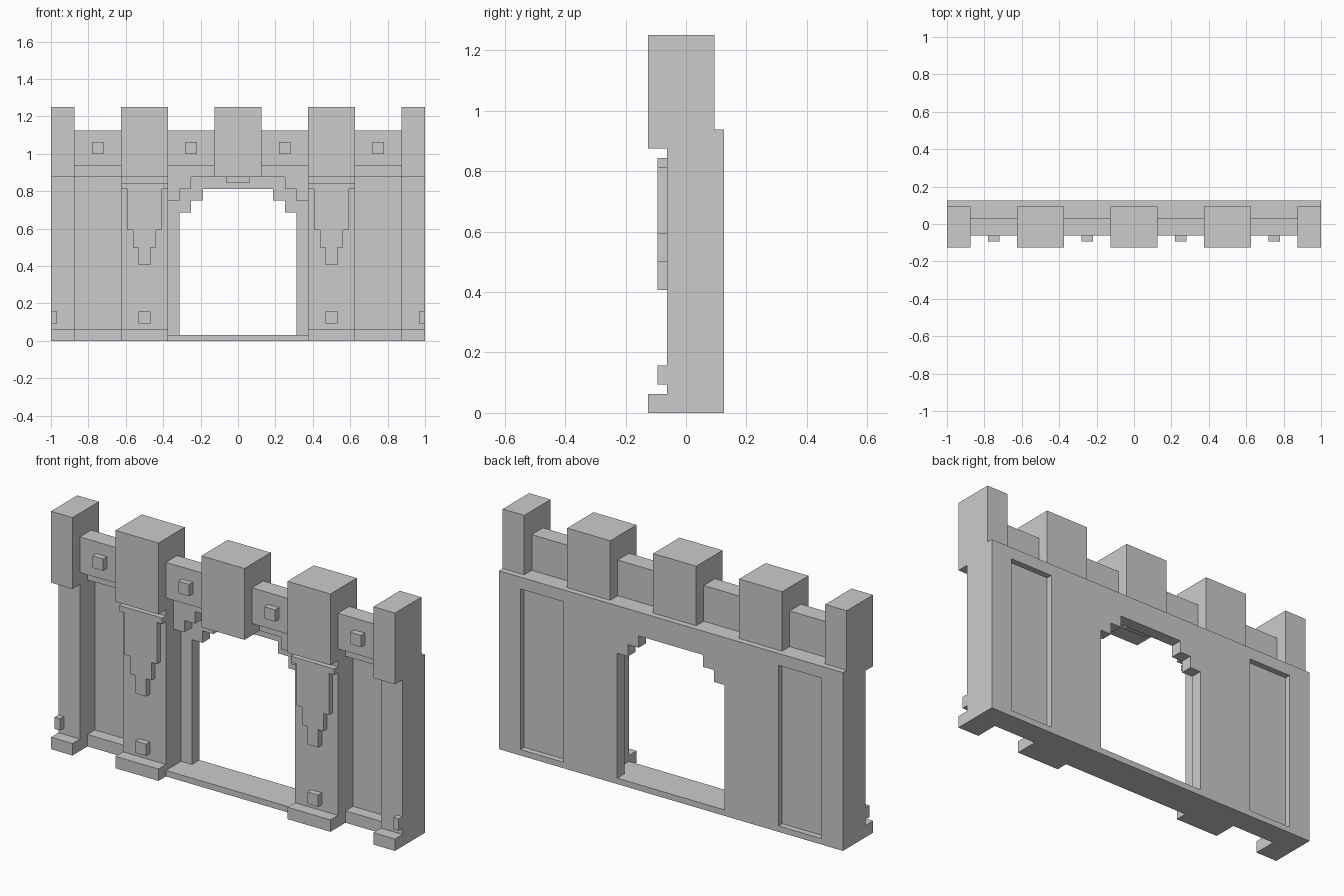
import bpy, bmesh

if "Cube" in bpy.data.objects:
    bpy.data.objects.remove(bpy.data.objects["Cube"])

U = 1 / 32  # block grid step


def prism(name, outlines, y0, y1, mirror=False):
    """Extrude x-z outlines (in grid steps) from y0 to y1."""
    bm = bmesh.new()
    for pts in outlines:
        face = bm.faces.new([bm.verts.new((x * U, y0 * U, z * U)) for x, z in pts])
        ext = bmesh.ops.extrude_face_region(bm, geom=[face])
        new = [g for g in ext["geom"] if isinstance(g, bmesh.types.BMVert)]
        bmesh.ops.translate(bm, verts=new, vec=(0, (y1 - y0) * U, 0))
    bmesh.ops.recalc_face_normals(bm, faces=bm.faces)
    mesh = bpy.data.meshes.new(name)
    bm.to_mesh(mesh)
    bm.free()
    obj = bpy.data.objects.new(name, mesh)
    bpy.context.collection.objects.link(obj)
    if mirror:
        obj.modifiers.new("mirror", "MIRROR").use_axis[0] = True
    return obj


def rect(x0, x1, z0, z1):
    return [(x0, z0), (x1, z0), (x1, z1), (x0, z1)]


def sym(right, cx=0):
    """Close a right-half outline by reflecting it about cx."""
    return [(cx + x, z) for x, z in right] + [(cx - x, z) for x, z in reversed(right)]


# Pillars with projecting feet and studs
prism("pillars", [rect(12, 20, 0, 28), rect(28, 32, 0, 28)], -2, 4, True)
prism("pillar_feet", [rect(12, 20, 0, 2), rect(28, 32, 0, 2)], -4, -2, True)
prism("pillar_studs", [rect(15, 17, 3, 5), rect(31, 32, 3, 5)], -3, -2, True)

# Recessed wall panels, their plinths and the strip under the rear recess
prism("wall_panel", [rect(20, 28, 2, 28)], 2, 3, True)
prism("panel_plinth", [rect(20, 28, 0, 2)], 0, 3, True)
prism("rear_strip", [rect(20, 28, 0, 1)], 3, 4, True)

# Gateway: sill, stepped opening, outer stepped arch and keystone
prism("door_sill", [rect(-12, 12, 0, 1)], -2, 4)
prism("gate_wall", [sym([(12, 28), (12, 1), (10, 1), (10, 22), (8, 22),
                         (8, 24), (6, 24), (6, 26)])], 2, 4)
prism("arch_steps", [[(12, 28), (12, 24), (10, 24), (10, 26), (8, 26), (8, 28)]],
      0, 2, True)
prism("keystone", [rect(-2, 2, 27, 28)], 0, 2)

# Stepped banners hanging from a rod on the inner pillars
prism("banner_rod", [rect(12, 20, 26, 27)], -3, -2, True)
prism("banner", [sym([(3, 26), (3, 19), (2, 19), (2, 16), (1, 16), (1, 13)], 16)],
      -3, -2, True)

# Top band, low parapet with studs, and tall merlons
prism("top_band", [rect(-32, 32, 28, 30)], 0, 4)
prism("parapet", [rect(4, 12, 30, 36), rect(20, 28, 30, 36)], -2, 1, True)
prism("parapet_studs", [rect(7, 9, 32, 34), rect(23, 25, 32, 34)], -3, -2, True)
for side in (-1, 1):
    prism("merlons", [rect(side * 16 - 4, side * 16 + 4, 30, 40),
                      rect(side * 30 - 2, side * 30 + 2, 30, 40)], -4, 3)
    prism("merlon_overhangs", [rect(side * 16 - 4, side * 16 + 4, 28, 30),
                               rect(side * 30 - 2, side * 30 + 2, 28, 30)], -4, 0)
prism("centre_merlon", [rect(-4, 4, 30, 40)], -4, 3)
prism("centre_overhang", [rect(-4, 4, 28, 30)], -4, 0)
